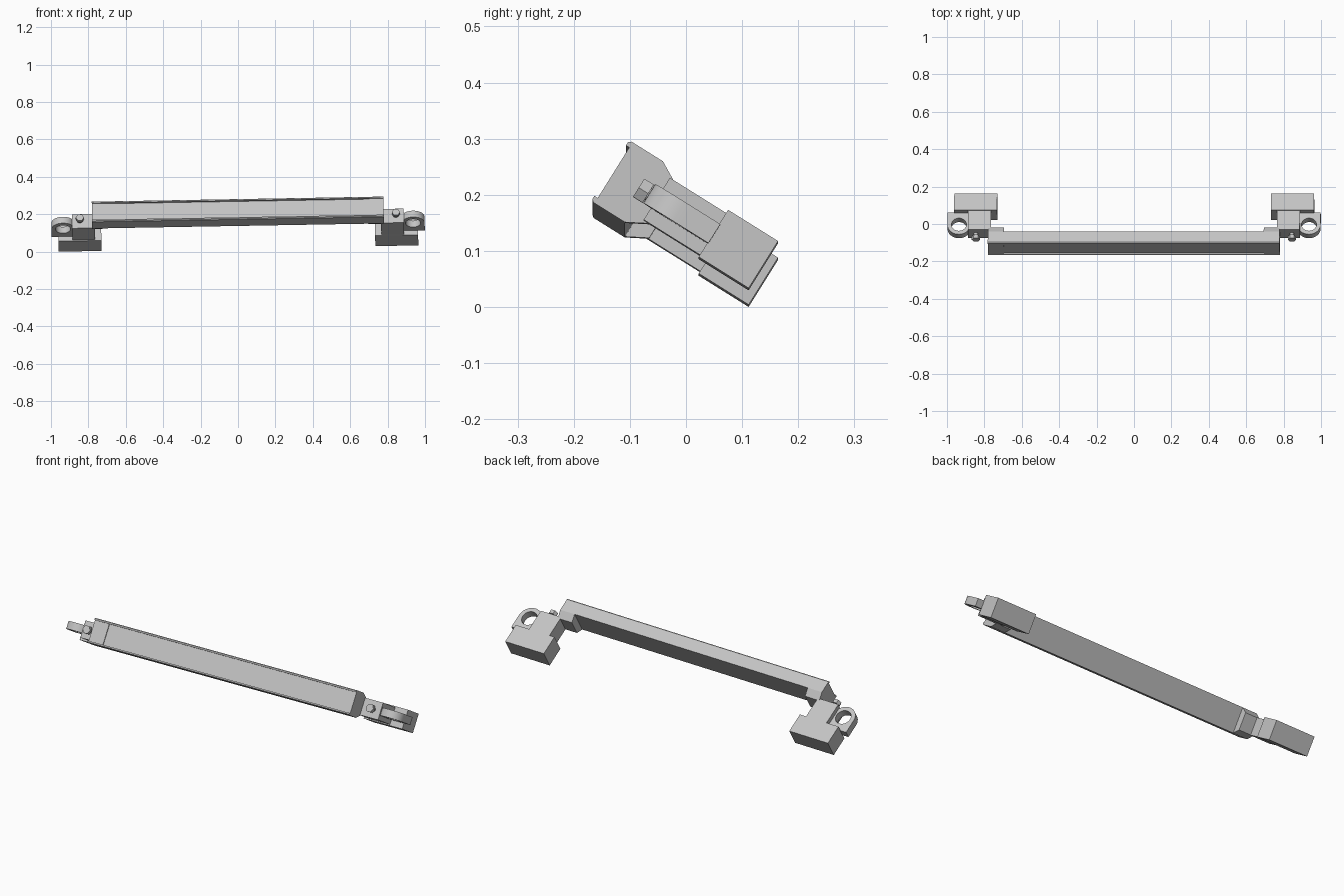
import bpy, bmesh
from math import radians, sin, cos, pi
from mathutils import Matrix

cube = bpy.data.objects.get("Cube")
if cube:
    bpy.data.objects.remove(cube)

grey = bpy.data.materials.new("light_grey")
grey.use_nodes = True
GREY = (0.55, 0.55, 0.55, 1)
grey.diffuse_color = GREY
grey.node_tree.nodes["Principled BSDF"].inputs["Base Color"].default_value = GREY

# Local frame: x along the bar, y from bar to mounts, z across the width
MID = 0.137
FRAME = (Matrix.Translation((0.003, 0, -0.0165))
         @ Matrix.Rotation(radians(-1), 4, 'Y')
         @ Matrix.Rotation(radians(-32), 4, 'X'))


def finish(name, bm, mirror=True, smooth=False):
    bmesh.ops.recalc_face_normals(bm, faces=bm.faces)
    mesh = bpy.data.meshes.new(name)
    bm.to_mesh(mesh)
    bm.free()
    mesh.materials.append(grey)
    ob = bpy.data.objects.new(name, mesh)
    bpy.context.collection.objects.link(ob)
    ob.matrix_world = FRAME
    if smooth:
        bpy.ops.object.select_all(action='DESELECT')
        ob.select_set(True)
        bpy.context.view_layer.objects.active = ob
        bpy.ops.object.shade_smooth_by_angle(angle=radians(35))
    if mirror:
        ob.modifiers.new("other_end", 'MIRROR')
    return ob


def extrusion(name, half_profile, x0, x1, mirror):
    """Extrude a profile, symmetric about MID, along x."""
    profile = half_profile + [(y, -z) for y, z in reversed(half_profile)]
    bm = bmesh.new()
    ring = [bm.verts.new((x0, y, MID + z)) for y, z in profile]
    face = bm.faces.new(ring)
    new = bmesh.ops.extrude_face_region(bm, geom=[face])["geom"]
    bmesh.ops.translate(bm, vec=(x1 - x0, 0, 0),
                        verts=[g for g in new if isinstance(g, bmesh.types.BMVert)])
    return finish(name, bm, mirror)


def rail(front, back):
    """Channel front with two raised lips, plus the given back outline."""
    return [(front, 0.053), (-0.245, 0.053), (-0.245, 0.06), (-0.24, 0.064)] + back


def box_profile(y0, y1, half):
    return [(y0, half), (y1, half)]


# Bar and its deeper end caps
extrusion("grip_bar", rail(-0.234, [(-0.174, 0.064)]), -0.7, 0.7, False)
extrusion("end_cap", rail(-0.238, [(-0.174, 0.064), (-0.136, 0.043)]), 0.695, 0.78, True)

# Stems and mounting blocks
extrusion("mount_stem", box_profile(-0.147, -0.02, 0.044), 0.765, 0.887, True)
extrusion("mount_block", box_profile(-0.028, 0.077, 0.0495), 0.732, 0.962, True)

# Lug with a through hole, rounded at the front and square at the back
bm = bmesh.new()
COUNT, R, HOLE, CX, CY = 32, 0.062, 0.04, 0.936, -0.101
rows = []
for i in range(COUNT):
    a = 2 * pi * i / COUNT
    c, s = cos(a), sin(a)
    ox, oy = c * R, s * R
    if s > 0:
        m = max(abs(c), s)
        ox, oy = ox / m, s / m * 0.075
    rows.append([bm.verts.new((CX + px, CY + py, MID + pz)) for px, py, pz in
                 ((ox, oy, 0.02), (c * HOLE, s * HOLE, 0.02),
                  (c * HOLE, s * HOLE, -0.02), (ox, oy, -0.02))])
for i, row in enumerate(rows):
    nxt = rows[(i + 1) % COUNT]
    for k in range(4):
        j = (k + 1) % 4
        bm.faces.new((row[k], row[j], nxt[j], nxt[k]))
finish("lug_ring", bm, smooth=True)


# Bolt with a hexagonal head
def bolt_part(name, sides, radius, y0, y1):
    bm = bmesh.new()
    place = (Matrix.Translation((0.845, (y0 + y1) / 2, MID))
             @ Matrix.Rotation(pi / 2, 4, 'X') @ Matrix.Rotation(pi / 6, 4, 'Z'))
    bmesh.ops.create_cone(bm, cap_ends=True, segments=sides, radius1=radius,
                          radius2=radius, depth=y1 - y0, matrix=place)
    finish(name, bm, smooth=sides > 6)


bolt_part("bolt_shank", 16, 0.012, -0.17, -0.14)
bolt_part("bolt_head", 6, 0.022, -0.185, -0.165)
